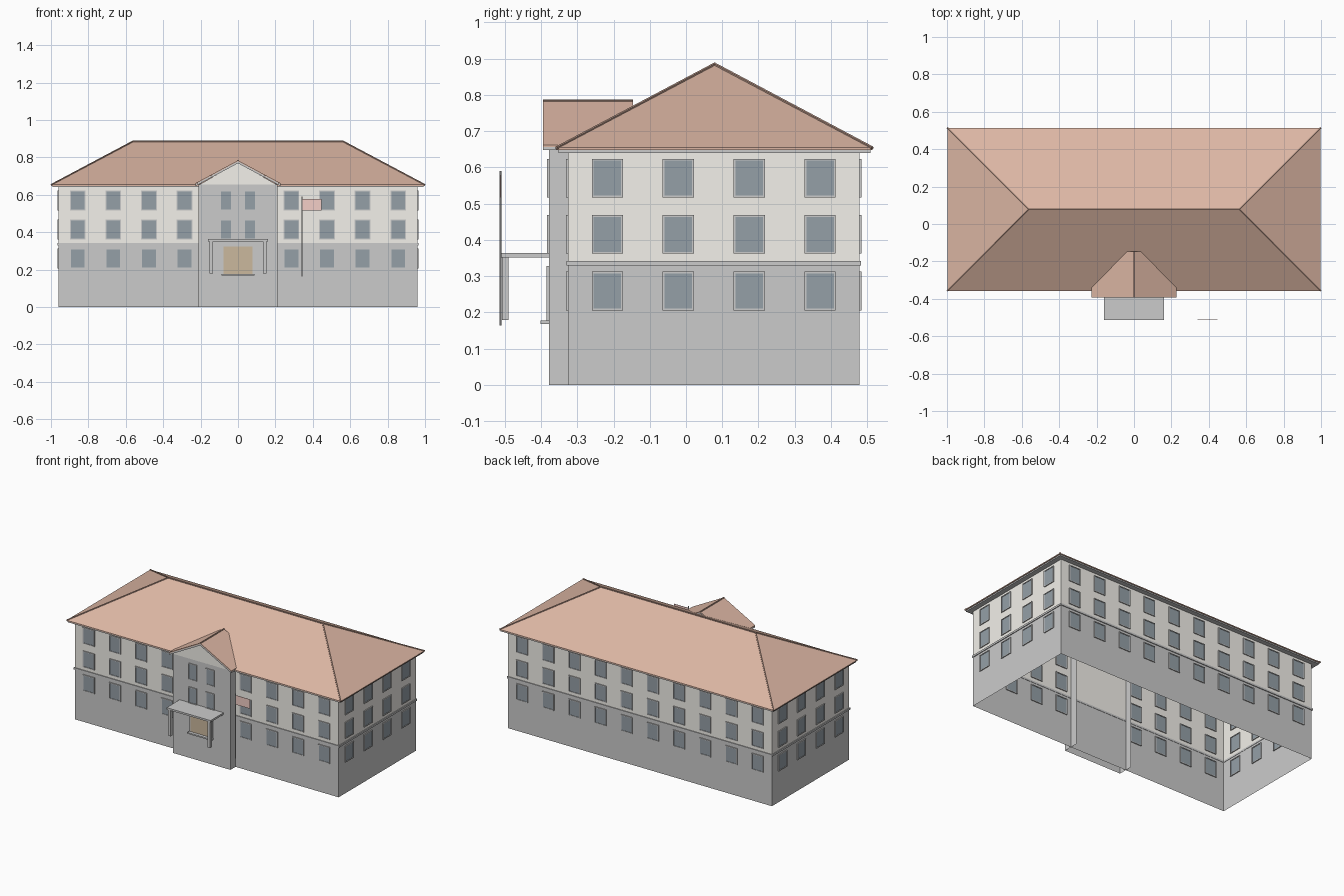
import bpy, bmesh
from mathutils import Vector, Matrix

if "Cube" in bpy.data.objects:
    bpy.data.objects.remove(bpy.data.objects["Cube"])


def material(name, rgb):
    m = bpy.data.materials.new(name)
    m.diffuse_color = (*rgb, 1)
    m.use_nodes = True
    m.node_tree.nodes["Principled BSDF"].inputs["Base Color"].default_value = m.diffuse_color
    return m


CREAM = material("cream_plaster", (0.90, 0.88, 0.83))
TILE = material("roof_tile", (0.72, 0.47, 0.37))
CAP = material("ridge_tile", (0.45, 0.29, 0.23))
GLASS = material("window_glass", (0.30, 0.35, 0.39))
WOOD = material("door_wood", (0.60, 0.48, 0.34))
CLOTH = material("flag_cloth", (0.90, 0.62, 0.57))


def finish(name, bm, mat=None, fix=True):
    if fix:
        bmesh.ops.recalc_face_normals(bm, faces=bm.faces)
    me = bpy.data.meshes.new(name)
    bm.to_mesh(me)
    bm.free()
    ob = bpy.data.objects.new(name, me)
    bpy.context.collection.objects.link(ob)
    if mat:
        me.materials.append(mat)
    return ob


def boxes(name, items, mat=None):
    """Each item is (x0, x1, y0, y1, z0, z1)."""
    bm = bmesh.new()
    for x0, x1, y0, y1, z0, z1 in items:
        size = Matrix.Diagonal((x1 - x0, y1 - y0, z1 - z0, 1))
        mid = Matrix.Translation(((x0 + x1) / 2, (y0 + y1) / 2, (z0 + z1) / 2))
        bmesh.ops.create_cube(bm, size=1, matrix=mid @ size)
    return finish(name, bm, mat)


def wall(name, path, z0, z1, closed, mat=None):
    """Thin upright wall following a plan path, counter-clockwise."""
    bm = bmesh.new()
    low = [bm.verts.new((x, y, z0)) for x, y in path]
    top = [bm.verts.new((x, y, z1)) for x, y in path]
    n = len(path)
    for i in range(n if closed else n - 1):
        j = (i + 1) % n
        bm.faces.new((low[i], low[j], top[j], top[i]))
    return finish(name, bm, mat, fix=False)


def prism(name, profile, y0, y1, mat=None):
    """Extrude an x-z profile along y."""
    bm = bmesh.new()
    face = bm.faces.new([bm.verts.new((x, y0, z)) for x, z in profile])
    out = bmesh.ops.extrude_face_region(bm, geom=[face])["geom"]
    moved = [v for v in out if isinstance(v, bmesh.types.BMVert)]
    bmesh.ops.translate(bm, verts=moved, vec=(0, y1 - y0, 0))
    return finish(name, bm, mat)


def rods(name, pairs, radius, mat=None, sides=6):
    bm = bmesh.new()
    for a, b in pairs:
        a, b = Vector(a), Vector(b)
        rot = (b - a).to_track_quat('Z', 'Y').to_matrix().to_4x4()
        bmesh.ops.create_cone(bm, cap_ends=True, segments=sides, radius1=radius,
                              radius2=radius, depth=(b - a).length,
                              matrix=Matrix.Translation((a + b) / 2) @ rot)
    return finish(name, bm, mat)


# Main walls, hollow and open below
X, YF, YB = 0.96, -0.325, 0.478
plan = [(-X, YF), (X, YF), (X, YB), (-X, YB)]
wall("lower_walls", plan, 0, 0.335, True)
wall("upper_walls", plan, 0.335, 0.645, True, CREAM)

# Belt course between the storeys
o, i = 0.005, 0.002
boxes("belt_course", [
    (-X - o, X + o, YF - o, YF + i, 0.329, 0.341),
    (-X - o, X + o, YB - i, YB + o, 0.329, 0.341),
    (-X - o, -X + i, YF, YB, 0.329, 0.341),
    (X - i, X + o, YF, YB, 0.329, 0.341)])

# Cornice and hipped roof
boxes("cornice", [(-0.992, 0.992, -0.352, 0.509, 0.64, 0.65)])
RX, RY0, RY1, RM = 0.998, -0.357, 0.514, 0.079
eave = [(sx * RX, y) for sx in (-1, 1) for y in (RY0, RY1)]
ridge = [(-0.563, RM, 0.884), (0.563, RM, 0.884)]
bm = bmesh.new()
for x, y in eave:
    for z in (0.648, 0.654):
        bm.verts.new((x, y, z))
for p in ridge:
    bm.verts.new(p)
bmesh.ops.convex_hull(bm, input=bm.verts)
bmesh.ops.dissolve_limit(bm, angle_limit=0.01, verts=bm.verts, edges=bm.edges)
finish("main_roof", bm, TILE)
hips = [((x, y, 0.653), ridge[0 if x < 0 else 1]) for x, y in eave]
rods("ridge_caps", hips + [tuple(ridge)], 0.005, CAP)

# Entrance bay: front and two sides, running a little inside the main wall
BX, BY = 0.21, -0.378
wall("bay_walls", [(-BX, -0.277), (-BX, BY), (BX, BY), (BX, -0.277)], 0, 0.655, False)
prism("bay_gable", [(-BX, 0.652), (BX, 0.652), (0, 0.772)], BY, -0.30, CREAM)


def chevron(half, z_eave, z_peak, t):
    return [(-half, z_eave), (0, z_peak), (half, z_eave),
            (half, z_eave - t), (0, z_peak - t), (-half, z_eave - t)]


prism("bay_roof_trim", chevron(0.226, 0.657, 0.778, 0.01), -0.394, -0.15)
prism("bay_roof", chevron(0.228, 0.662, 0.784, 0.006), -0.394, -0.146, TILE)
rods("bay_ridge_cap", [((0, -0.394, 0.782), (0, -0.146, 0.782))], 0.005, CAP)


# Windows: recessed pane with a four-bar surround, seen from both sides
def windows(name, axis, plane, centres, rows, w, h):
    panes, bars = [], []

    def add(target, u0, u1, z0, z1, d):
        if axis == 'x':
            target.append((u0, u1, plane - d, plane + d, z0, z1))
        else:
            target.append((plane - d, plane + d, u0, u1, z0, z1))

    t = 0.005
    for u in centres:
        for z in rows:
            l, r, b, a = u - w / 2, u + w / 2, z - h / 2, z + h / 2
            add(panes, l, r, b, a, 0.003)
            add(bars, l - t, l, b - t, a + t, 0.006)
            add(bars, r, r + t, b - t, a + t, 0.006)
            add(bars, l, r, b - t, b, 0.006)
            add(bars, l, r, a, a + t, 0.006)
    boxes(name + "_window_panes", panes, GLASS)
    boxes(name + "_window_frames", bars)


ROWS = [0.259, 0.415, 0.57]
back = [-0.857 + 0.1904 * k for k in range(10)]
side = [-0.217 + 0.1957 * k for k in range(4)]
windows("back", 'x', YB, back, ROWS, 0.074, 0.097)
windows("front", 'x', YF, [x for x in back if abs(x) > 0.2], ROWS, 0.074, 0.097)
windows("left", 'y', -X, side, ROWS, 0.076, 0.097)
windows("right", 'y', X, side, ROWS, 0.076, 0.097)
windows("bay", 'x', BY, [-0.064, 0.064], ROWS[1:], 0.052, 0.097)

# Entrance: door, surround, step, canopy and posts
boxes("door", [(-0.077, 0.077, BY - 0.004, BY + 0.004, 0.177, 0.322)], WOOD)
boxes("door_surround", [
    (-0.083, -0.077, BY - 0.007, BY + 0.004, 0.177, 0.328),
    (0.077, 0.083, BY - 0.007, BY + 0.004, 0.177, 0.328),
    (-0.077, 0.077, BY - 0.007, BY + 0.004, 0.322, 0.328)])
boxes("door_step", [(-0.088, 0.088, -0.402, BY, 0.168, 0.177)])
boxes("canopy", [(-0.16, 0.16, -0.514, BY, 0.351, 0.363)])
boxes("canopy_posts", [(s * 0.144 - 0.009, s * 0.144 + 0.009, -0.508, -0.490, 0.178, 0.351)
                       for s in (-1, 1)])

# Flagpole and flag
rods("flagpole", [((0.342, -0.512, 0.163), (0.342, -0.512, 0.59))], 0.003, None, 8)
boxes("flag", [(0.344, 0.446, -0.513, -0.511, 0.517, 0.578)], CLOTH)
